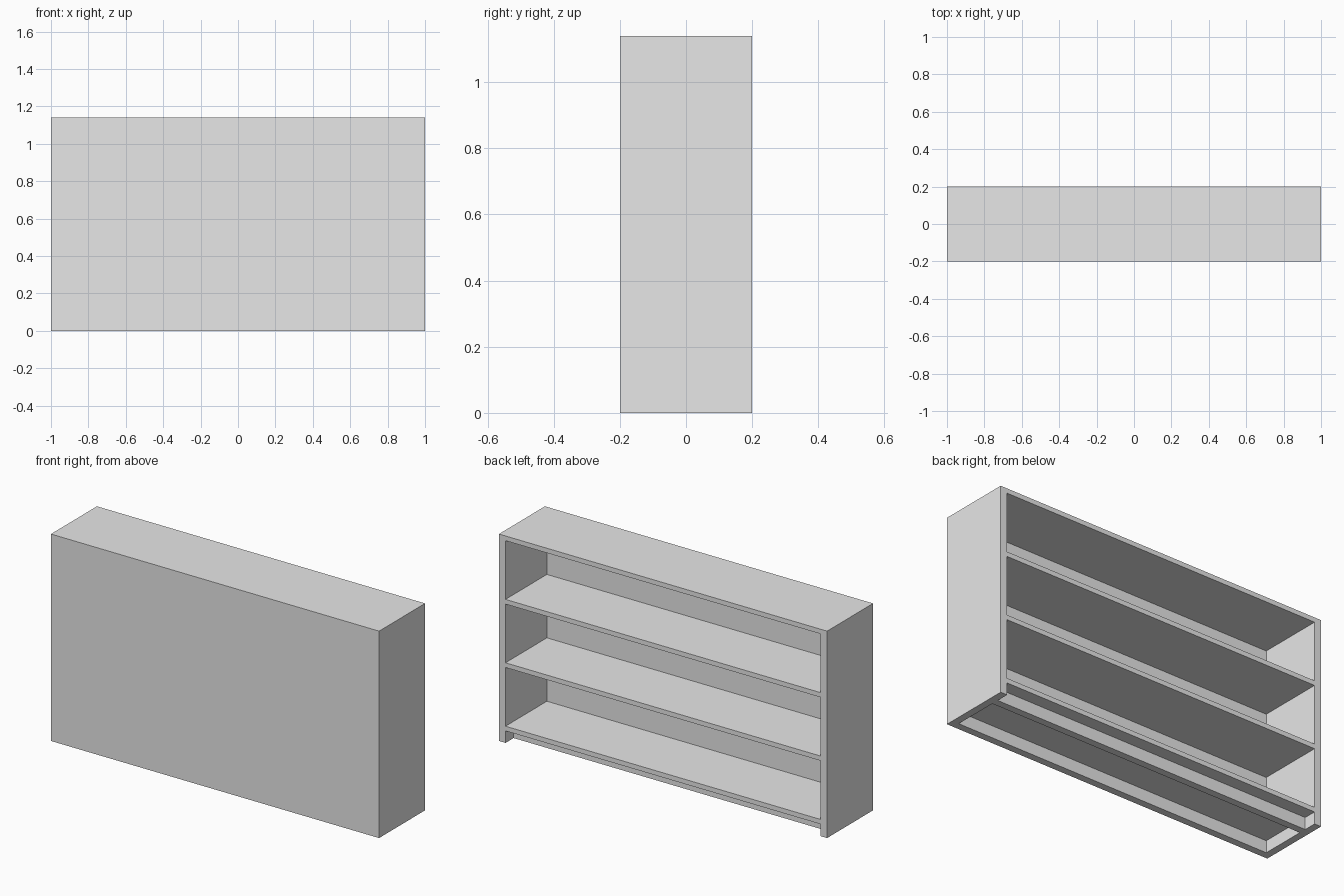
import bpy

if "Cube" in bpy.data.objects:
    bpy.data.objects.remove(bpy.data.objects["Cube"], do_unlink=True)

grey = bpy.data.materials.new("plain_grey")
grey.use_nodes = True
grey.diffuse_color = (0.8, 0.8, 0.8, 1)
grey.node_tree.nodes["Principled BSDF"].inputs["Base Color"].default_value = (0.8, 0.8, 0.8, 1)

WIDTH, HEIGHT = 1.0, 1.14      # half width, full height
BACK = 0.2                     # half depth
SIDE = 0.04                    # side and front panel thickness
BOARD = 0.026                  # shelf thickness
BAND = 0.007                   # edging thickness
BASE = 0.066                   # underside of the lowest shelf
INNER = WIDTH - SIDE


def board(name, x, y, z):
    """Box spanning the given (min, max) ranges."""
    spans = (x, y, z)
    bpy.ops.mesh.primitive_cube_add(size=1, location=[(a + b) / 2 for a, b in spans])
    obj = bpy.context.object
    obj.name = name
    obj.scale = [b - a for a, b in spans]
    bpy.ops.object.transform_apply(location=False, rotation=False, scale=True)
    obj.data.materials.append(grey)
    return obj


def edged_board(name, x, z):
    """Panel running from the front board to the open side, with an edging strip."""
    board(name, x, (SIDE - BACK, BACK - BAND), z)
    board(name + "_edging", x, (BACK - BAND, BACK), z)


# Closed front
board("front_panel", (-WIDTH, WIDTH), (-BACK, SIDE - BACK), (0, HEIGHT))

# Side panels
edged_board("left_side", (INNER, WIDTH), (0, HEIGHT))
edged_board("right_side", (-WIDTH, -INNER), (0, HEIGHT))

# Bottom, two shelves and top, evenly spaced
step = (HEIGHT - BOARD - BASE) / 3
for i, name in enumerate(("bottom_shelf", "lower_shelf", "upper_shelf", "top_panel")):
    z = BASE + i * step
    edged_board(name, (-INNER, INNER), (z, z + BOARD))

# Recessed plinth under the bottom shelf
board("plinth", (-INNER, INNER), (0.09, 0.13), (0, BASE))
